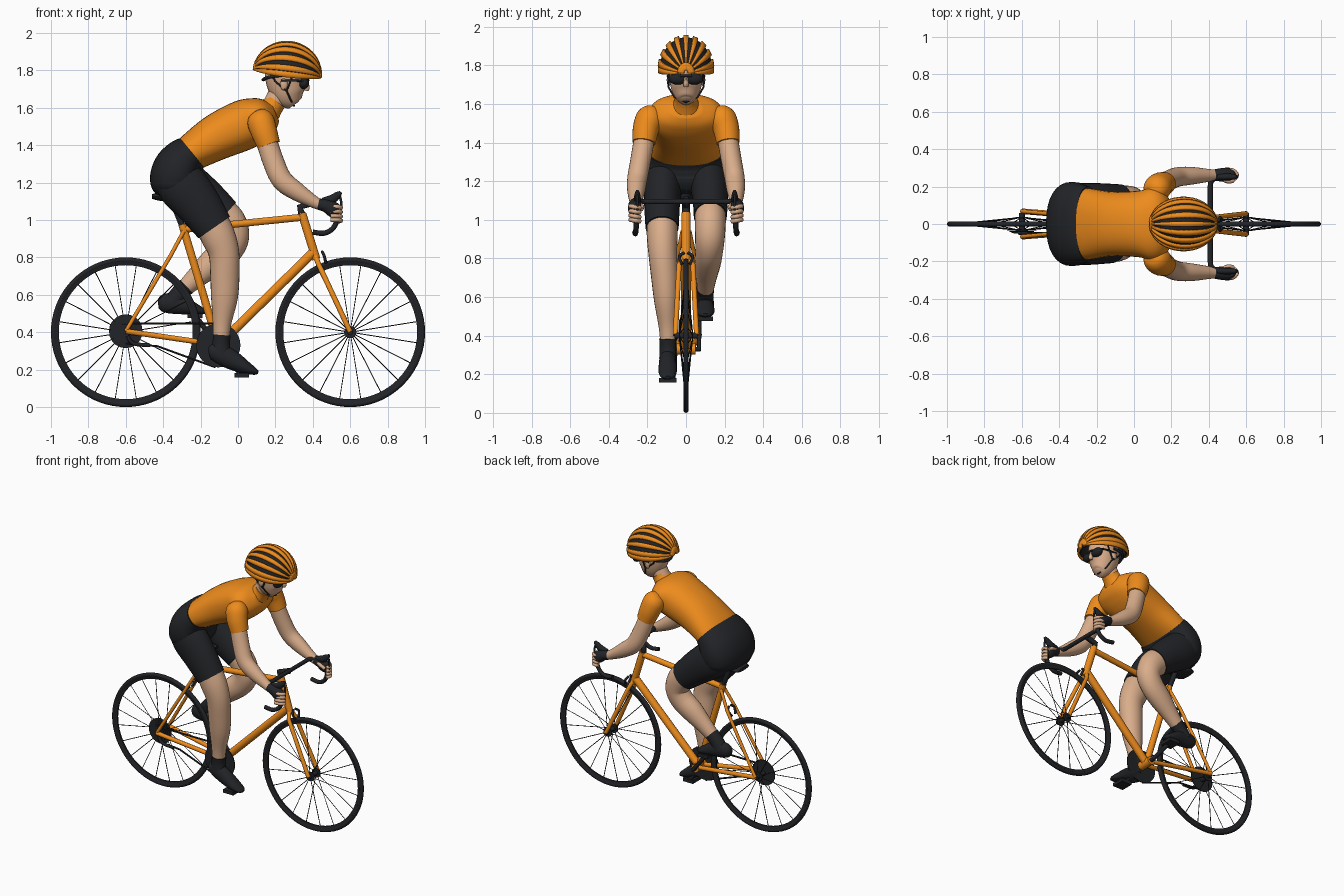
import bpy, bmesh
from math import sin, cos, pi, radians
from mathutils import Vector, Matrix


def mat(name, c):
    m = bpy.data.materials.new(name)
    m.diffuse_color = (*c, 1)
    return m


ORANGE = mat("orange", (0.85, 0.26, 0.012))
BLACK = mat("black", (0.016, 0.017, 0.02))
SKIN = mat("skin", (0.70, 0.42, 0.26))


def finish(name, bm, m, angle=40):
    bmesh.ops.recalc_face_normals(bm, faces=bm.faces)
    me = bpy.data.meshes.new(name)
    bm.to_mesh(me)
    bm.free()
    o = bpy.data.objects.new(name, me)
    bpy.context.collection.objects.link(o)
    me.materials.append(m)
    bpy.ops.object.select_all(action='DESELECT')
    o.select_set(True)
    bpy.context.view_layer.objects.active = o
    bpy.ops.object.shade_smooth_by_angle(angle=radians(angle))
    return o


def rings_to_mesh(name, rings, m, closed=False):
    bm = bmesh.new()
    vs = [[bm.verts.new(p) for p in r] for r in rings]
    n = len(vs[0])
    pairs = list(zip(vs, vs[1:])) + ([(vs[-1], vs[0])] if closed else [])
    for a, b in pairs:
        for i in range(n):
            bm.faces.new((a[i], a[(i + 1) % n], b[(i + 1) % n], b[i]))
    if not closed:
        bm.faces.new(vs[0])
        bm.faces.new(vs[-1])
    return finish(name, bm, m)


def smooth_rows(rows, k=5):
    out = []
    for i in range(len(rows) - 1):
        p = [rows[max(i - 1, 0)], rows[i], rows[i + 1], rows[min(i + 2, len(rows) - 1)]]
        for s in range(k):
            t = s / k
            out.append([b + .5 * t * (c - a + t * (2*a - 5*b + 4*c - d + t * (3*(b - c) + d - a)))
                        for a, b, c, d in zip(*p)])
    return out + [list(rows[-1])]


def body(name, rows, m, sides=24, power=2.0):
    """Loft of ovals: rows are x, y, z, half width (y), half depth."""
    rows = smooth_rows(rows)
    P = [Vector(r[:3]) for r in rows]
    rings = []
    for i, r in enumerate(rows):
        t = (P[min(i + 1, len(P) - 1)] - P[max(i - 1, 0)]).normalized()
        side = (Vector((0, 1, 0)) - t * t.y).normalized()
        up = t.cross(side)
        ring = []
        for j in range(sides):
            c, s = cos(2*pi*j/sides), sin(2*pi*j/sides)
            e = 2 / power
            c, s = abs(c)**e * (1 if c > 0 else -1), abs(s)**e * (1 if s > 0 else -1)
            ring.append(P[i] + side * c * r[3] + up * s * r[4])
        rings.append(ring)
    return rings_to_mesh(name, rings, m)


def tube(name, pts, r, m, smooth=True, res=3):
    if smooth and len(pts) > 2:
        pts = smooth_rows(pts)
    cu = bpy.data.curves.new(name, 'CURVE')
    cu.dimensions = '3D'
    cu.bevel_depth, cu.bevel_resolution, cu.use_fill_caps = r, res, True
    sp = cu.splines.new('POLY')
    sp.points.add(len(pts) - 1)
    for q, p in zip(sp.points, pts):
        q.co = (*p, 1)
    o = bpy.data.objects.new(name, cu)
    bpy.context.collection.objects.link(o)
    cu.materials.append(m)
    bpy.ops.object.select_all(action='DESELECT')
    o.select_set(True)
    bpy.context.view_layer.objects.active = o
    bpy.ops.object.convert(target='MESH')
    bpy.ops.object.shade_smooth_by_angle(angle=radians(50))
    return o


def ellipsoid(name, c, s, m):
    bm = bmesh.new()
    bmesh.ops.create_uvsphere(bm, u_segments=20, v_segments=12, radius=1,
                              matrix=Matrix.Translation(c) @ Matrix.Diagonal((*s, 1)))
    return finish(name, bm, m)


def box(name, c, s, m):
    bm = bmesh.new()
    bmesh.ops.create_cube(bm, size=1, matrix=Matrix.Translation(c) @ Matrix.Diagonal((*s, 1)))
    return finish(name, bm, m)


def lathe(name, x, z, prof, m, n=72):
    """Closed (radius, y) profile turned around the y axis."""
    return rings_to_mesh(name, [[(x + r*cos(2*pi*i/n), y, z + r*sin(2*pi*i/n)) for r, y in prof]
                                for i in range(n)], m, True)


# wheels
for nm, x in (("rear", -.6), ("front", .6)):
    lathe(nm + "_tyre", x, .4, [(.386 + .014*cos(a*pi/5), .014*sin(a*pi/5)) for a in range(10)], BLACK)
    lathe(nm + "_rim", x, .4, [(.358, -.005), (.358, .005), (.378, .011), (.378, -.011)], BLACK)
    tube(nm + "_hub", [(x, -.06, .4), (x, .06, .4)], .016, BLACK)
    for s in (-1, 1):
        tube(nm + "_hub_flange", [(x, s*.03, .4), (x, s*.037, .4)], .033, BLACK, res=5)
    for i in range(20):
        a, y = 2*pi*(i + .5)/20, .033*(-1)**i
        tube(nm + "_spoke", [(x + .03*cos(a), y, .4 + .03*sin(a)),
                             (x + .362*cos(a), 0, .4 + .362*sin(a))], .0025, BLACK, res=0)

# frame
BB, HUB, SEAT = (-.105, 0, .33), (-.6, 0, .405), (-.29, 0, .95)
tube("seat_tube", [BB, (-.298, 0, .975)], .022, ORANGE)
tube("down_tube", [BB, (.40, 0, .825)], .026, ORANGE)
tube("top_tube", [SEAT, (.35, 0, 1.015)], .02, ORANGE)
tube("head_tube", [(.342, 0, 1.035), (.418, 0, .79)], .024, ORANGE)
tube("bottom_bracket", [(-.105, -.05, .33), (-.105, .05, .33)], .03, ORANGE)
for s in (-1, 1):
    tube("chain_stay", [(-.6, s*.068, .405), (-.12, s*.03, .335)], .015, ORANGE)
    tube("seat_stay", [(-.6, s*.068, .405), (-.36, s*.045, .81), (-.29, s*.018, .94)], .011, ORANGE, False)
    tube("fork_blade", [(.415, s*.01, .805), (.43, s*.036, .765), (.6, s*.055, .402)], .014, ORANGE, False)
    tube("brake_arm", [(-.35, s*.01, .83), (-.36, s*.035, .81), (-.38, s*.02, .77)], .008, BLACK)
    tube("front_brake_arm", [(.45, s*.01, .83), (.46, s*.035, .81), (.47, s*.02, .77)], .008, BLACK)

# drivetrain
for i, r in enumerate((.09, .078, .066, .054, .044)):
    tube("cassette_cog", [(-.6, -.026 - i*.006, .405), (-.6, -.03 - i*.006, .405)], r, BLACK, res=8)
tube("chainring", [(-.105, -.052, .33), (-.105, -.058, .33)], .118, BLACK, res=14)
tube("chain", [(-.62, -.05, .445), (-.1, -.055, .448)], .006, BLACK, res=1)
tube("chain_lower", [(-.12, -.055, .212), (-.43, -.05, .325), (-.6, -.05, .34)], .006, BLACK, False, 1)
tube("derailleur", [(-.59, -.06, .38), (-.56, -.06, .34), (-.47, -.06, .33)], .011, BLACK)
for s, px, pz in ((-1, .02, .17), (1, -.23, .487)):
    tube("crank", [(-.105, s*.04, .33), (-.105, s*.068, .33), (px, s*.068, pz)], .014, BLACK, False)
    box("pedal", (px, s*.095, pz), (.08, .09, .024), BLACK)

# saddle and post
tube("seat_post", [(-.295, 0, .96), (-.355, 0, 1.11)], .017, BLACK)
body("saddle", [(-.46, 0, 1.125, .06, .012), (-.42, 0, 1.125, .075, .022), (-.34, 0, 1.12, .05, .025),
                (-.24, 0, 1.115, .025, .02), (-.17, 0, 1.11, .015, .012)], BLACK)

# handlebar
tube("stem", [(.34, 0, 1.035), (.332, 0, 1.07), (.41, 0, 1.095)], .02, BLACK, False)
tube("bar_top", [(.408, -.2, 1.095), (.408, .2, 1.095)], .014, BLACK)
for s in (-1, 1):
    tube("bar_drop", [(.408, s*.19, 1.095), (.412, s*.225, 1.095), (.44, s*.25, 1.094), (.49, s*.253, 1.08),
                      (.53, s*.255, 1.03), (.515, s*.258, .965), (.465, s*.262, .93), (.40, s*.265, .935)],
         .014, BLACK)
    body("brake_hood", [(.45, s*.252, 1.1, .015, .018), (.5, s*.252, 1.11, .018, .024),
                        (.535, s*.252, 1.135, .014, .018), (.55, s*.252, 1.15, .008, .008)], BLACK, 12)
    tube("brake_lever", [(.54, s*.252, 1.14), (.552, s*.252, 1.09), (.545, s*.255, 1.01)], .007, BLACK)

# shirt
body("shirt", [(-.27, 0, 1.34, .195, .095), (-.225, 0, 1.375, .188, .105), (-.105, 0, 1.447, .172, .125),
               (.03, 0, 1.508, .178, .134), (.11, 0, 1.54, .195, .118), (.165, 0, 1.56, .16, .09),
               (.2, 0, 1.575, .08, .05)], ORANGE, 32, 2.3)
body("collar", [(.165, 0, 1.585, .075, .068), (.19, 0, 1.615, .062, .058), (.205, 0, 1.635, .06, .056)], ORANGE)

# arms and hands
for s in (-1, 1):
    body("sleeve", [(.10, s*.165, 1.578, .02, .02), (.108, s*.172, 1.562, .052, .055),
                    (.122, s*.188, 1.525, .072, .073), (.14, s*.208, 1.47, .068, .07),
                    (.165, s*.218, 1.40, .06, .062)], ORANGE)
    body("arm", [(.15, s*.214, 1.43, .054, .056), (.19, s*.235, 1.31, .053, .057), (.235, s*.252, 1.215, .052, .056),
                 (.31, s*.258, 1.155, .047, .05), (.40, s*.26, 1.1, .034, .034), (.45, s*.262, 1.075, .028, .026)], SKIN)
    body("glove", [(.43, s*.262, 1.085, .03, .03), (.47, s*.263, 1.075, .036, .034),
                   (.51, s*.265, 1.055, .036, .042), (.53, s*.265, 1.045, .025, .035)], BLACK, 16)
    for z in (1.07, 1.046, 1.022, 1.0):
        tube("finger", [(.495, s*.287, z), (.53, s*.285, z), (.55, s*.262, z - .004), (.535, s*.238, z - .008)],
             .0115, SKIN)
    tube("thumb", [(.47, s*.24, 1.08), (.505, s*.228, 1.07), (.53, s*.232, 1.055)], .012, SKIN)

# shorts
body("shorts_hips", [(-.245, 0, 1.36, .2, .1), (-.285, 0, 1.325, .213, .118), (-.32, 0, 1.275, .224, .132),
                     (-.338, 0, 1.215, .222, .134), (-.345, 0, 1.16, .2, .115), (-.345, 0, 1.125, .12, .07)],
     BLACK, 32, 2.3)
body("shorts_near_leg", [(-.35, -.11, 1.25, .1, .12), (-.29, -.12, 1.175, .1, .133),
                         (-.215, -.124, 1.085, .093, .122), (-.127, -.124, .96, .086, .102)], BLACK)
body("shorts_far_leg", [(-.35, .11, 1.25, .1, .12), (-.28, .12, 1.185, .1, .128),
                        (-.18, .126, 1.11, .092, .115), (-.075, .126, 1.02, .086, .098)], BLACK)

# legs
body("near_leg", [(-.15, -.123, 1.0, .08, .095), (-.105, -.123, .91, .08, .092), (-.075, -.12, .82, .074, .082),
                  (-.07, -.11, .7, .07, .078), (-.073, -.103, .58, .062, .071), (-.085, -.095, .45, .047, .05),
                  (-.09, -.092, .35, .04, .042)], SKIN)
body("far_leg", [(-.1, .126, 1.04, .08, .092), (-.045, .126, .985, .08, .09), (-.02, .124, .91, .077, .08),
                 (-.055, .12, .84, .072, .08), (-.13, .112, .775, .068, .076), (-.22, .105, .695, .052, .057),
                 (-.3, .1, .62, .04, .042)], SKIN)

# socks and shoes
body("near_sock", [(-.087, -.093, .385, .046, .048), (-.09, -.093, .34, .043, .046), (-.09, -.094, .28, .045, .055)], BLACK)
body("far_sock", [(-.275, .1, .645, .046, .048), (-.315, .1, .605, .043, .047), (-.345, .1, .555, .045, .055)], BLACK)
for nm, y, rows in (("near", -.095, [(-.157, .295, .018, .022), (-.14, .295, .034, .042), (-.1, .287, .041, .054),
                                     (-.03, .25, .046, .052), (.04, .212, .047, .035), (.09, .19, .035, .019),
                                     (.108, .184, .015, .008)]),
                    ("far", .1, [(-.427, .55, .018, .022), (-.41, .552, .034, .042), (-.37, .555, .041, .054),
                                 (-.3, .545, .046, .05), (-.235, .525, .047, .033), (-.19, .512, .035, .018),
                                 (-.172, .508, .015, .008)])):
    body(nm + "_shoe", [(x, y, z, w, h) for x, z, w, h in rows], BLACK)

# head
body("neck", [(.16, 0, 1.57, .055, .055), (.2, 0, 1.64, .053, .055), (.235, 0, 1.71, .053, .055)], SKIN)
body("head", [(.3, 0, 1.615, .028, .03), (.292, 0, 1.628, .05, .055), (.273, 0, 1.67, .074, .088),
              (.26, 0, 1.73, .086, .107), (.257, 0, 1.79, .088, .112), (.255, 0, 1.85, .07, .09),
              (.255, 0, 1.88, .03, .04)], SKIN)
body("nose", [(.36, 0, 1.745, .009, .012), (.368, 0, 1.71, .014, .016), (.366, 0, 1.69, .012, .01)], SKIN, 10)
for s in (-1, 1):
    ellipsoid("ear", (.245, s*.088, 1.725), (.02, .012, .032), SKIN)
    ellipsoid("glasses_lens", (.352, s*.043, 1.73), (.028, .046, .03), BLACK)
    tube("glasses_arm", [(.35, s*.078, 1.742), (.31, s*.092, 1.745), (.23, s*.095, 1.745)], .006, BLACK)
    tube("front_strap", [(.30, s*.09, 1.79), (.26, s*.092, 1.69), (.285, s*.06, 1.635), (.3, 0, 1.61)], .005, BLACK, False)
    tube("rear_strap", [(.17, s*.085, 1.79), (.2, s*.088, 1.74), (.26, s*.092, 1.69)], .005, BLACK, False)
tube("glasses_bridge", [(.372, -.03, 1.745), (.376, 0, 1.747), (.372, .03, 1.745)], .007, BLACK)

# helmet
TILT = Matrix.Rotation(radians(7), 3, 'Y')


def helmet_strip(name, p0, p1, t0, t1, k, thick, m, nu=2, nv=20):
    """Patch of the helmet dome between two angles around x, from front to back."""
    bm = bmesh.new()
    g = []
    for v in range(nv + 1):
        th, row = radians(t0 + (t1 - t0)*v/nv), []
        for u in range(nu + 1):
            ph = radians(p0 + (p1 - p0)*u/nu)
            q = Vector((.183*cos(th), .143*sin(th)*sin(ph), .172*sin(th)*cos(ph))) * k
            row.append(bm.verts.new(Vector((.263, 0, 1.783)) + TILT @ q))
        g.append(row)
    for a, b in zip(g, g[1:]):
        for u in range(nu):
            bm.faces.new((a[u], a[u + 1], b[u + 1], b[u]))
    o = finish(name, bm, m)
    md = o.modifiers.new("thickness", 'SOLIDIFY')
    md.thickness, md.offset = thick, 0


helmet_strip("helmet_liner", -93, 93, 4, 176, .91, .012, BLACK, 24)
for i in range(-4, 5):
    helmet_strip("helmet_rib", i*20 - 5.5, i*20 + 5.5, 10, 170, .965, .018, ORANGE)
for s in (-1, 1):
    helmet_strip("helmet_rim", s*86, s*97, 3, 177, .97, .014, ORANGE)
helmet_strip("helmet_front_band", -90, 90, 4, 18, .98, .014, ORANGE, 16, 3)
helmet_strip("helmet_back_band", -90, 90, 162, 176, .98, .014, ORANGE, 16, 3)
tube("helmet_cradle", [(.25, -.095, 1.775), (.17, -.085, 1.765), (.135, 0, 1.75), (.17, .085, 1.765),
                       (.25, .095, 1.775)], .009, BLACK)
